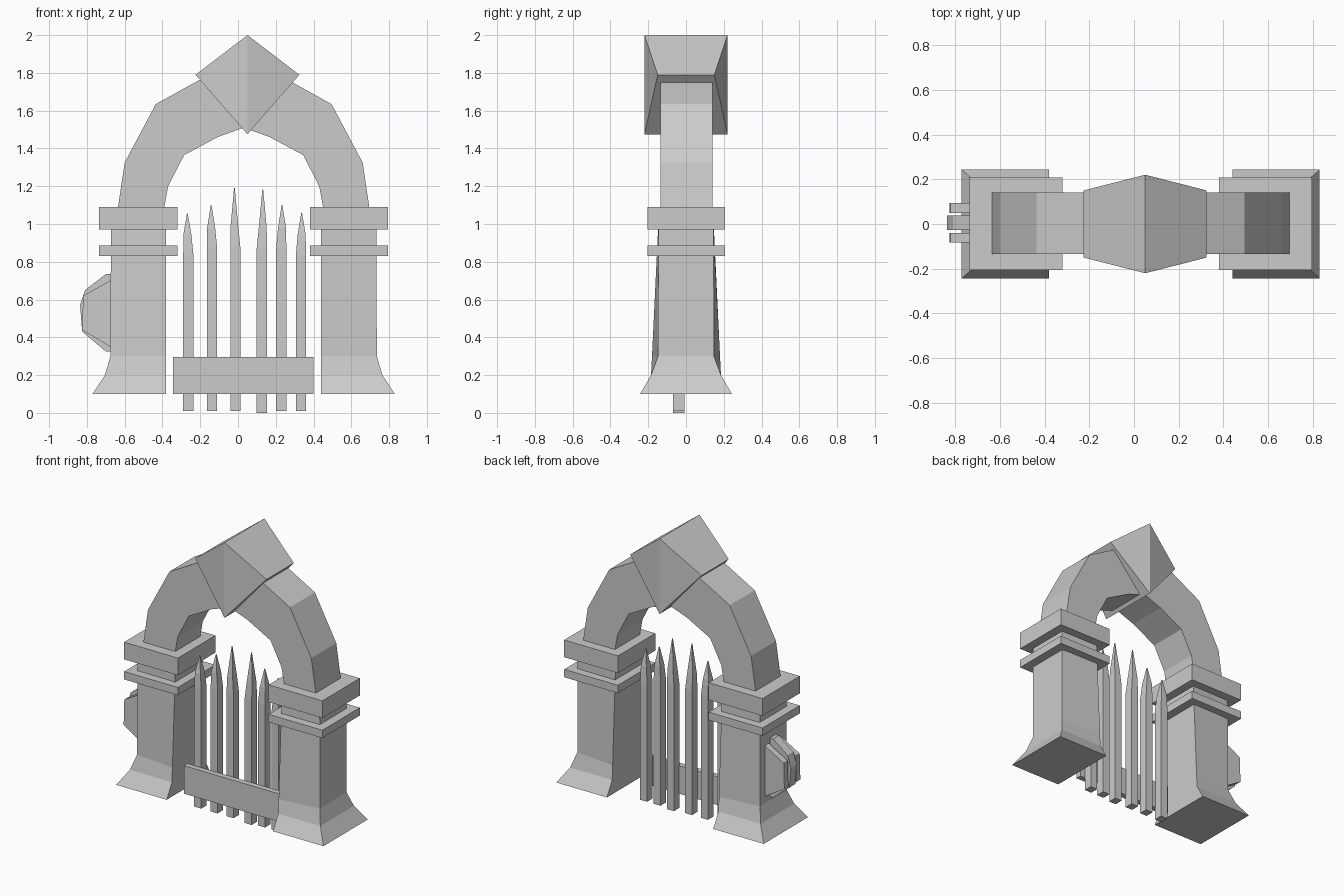
import bpy, bmesh

if "Cube" in bpy.data.objects:
    bpy.data.objects.remove(bpy.data.objects["Cube"])

CX = 0.03  # mirror plane of the two pillars


def finish(name, bm):
    bmesh.ops.recalc_face_normals(bm, faces=bm.faces)
    me = bpy.data.meshes.new(name)
    bm.to_mesh(me)
    bm.free()
    ob = bpy.data.objects.new(name, me)
    bpy.context.collection.objects.link(ob)
    return ob


def loft(name, rings):
    """Bridge equal-length vertex rings and cap both ends."""
    bm = bmesh.new()
    vs = [[bm.verts.new(p) for p in r] for r in rings]
    n = len(vs[0])
    for a, b in zip(vs, vs[1:]):
        for i in range(n):
            j = (i + 1) % n
            bm.faces.new((a[i], a[j], b[j], b[i]))
    bm.faces.new(vs[0][::-1])
    bm.faces.new(vs[-1])
    return finish(name, bm)


def rect(x0, x1, y0, y1, z):
    return [(x0, y0, z), (x1, y0, z), (x1, y1, z), (x0, y1, z)]


def box(name, x0, x1, y0, y1, z0, z1):
    return loft(name, [rect(x0, x1, y0, y1, z) for z in (z0, z1)])


def slab(name, profile, y0, y1):
    """Extrude an x-z profile along y."""
    return loft(name, [[(x, y, z) for x, z in profile] for y in (y0, y1)])


def fx(x, s):
    return x if s < 0 else 2 * CX - x


# Pillars: flared foot, shaft tapering in depth, two collars
for s, side in ((-1, "left"), (1, "right")):
    sections = [  # z, outer x, outer half depth, inner half depth
        (0.10, -0.77, 0.243, 0.243), (0.20, -0.705, 0.185, 0.185),
        (0.30, -0.675, 0.148, 0.180), (0.97, -0.673, 0.146, 0.148)]
    rings = []
    for z, xo, yo, yi in sections:
        o, i = fx(xo, s), fx(-0.38, s)
        rings.append([(o, -yo, z), (i, -yi, z), (i, yi, z), (o, yo, z)])
    loft(side + "_pillar", rings)
    for part, z0, z1 in (("lower_collar", 0.83, 0.885), ("capital", 0.97, 1.09)):
        a, b = sorted((fx(-0.735, s), fx(-0.32, s)))
        box(f"{side}_{part}", a, b, -0.205, 0.207, z0, z1)

# Faceted arch
outer = [(-0.635, 1.09), (-0.60, 1.325), (-0.435, 1.635), (-0.20, 1.765)]
inner = [(-0.39, 1.09), (-0.37, 1.20), (-0.285, 1.365), (-0.108, 1.46)]
stations = list(zip(outer, inner)) + [((CX, 1.88), (CX, 1.51))]
stations += [((fx(o[0], 1), o[1]), (fx(i[0], 1), i[1]))
             for o, i in reversed(stations[:-1])]
loft("arch", [[(o[0], -0.135, o[1]), (o[0], 0.14, o[1]),
               (i[0], 0.14, i[1]), (i[0], -0.135, i[1])] for o, i in stations])

# Keystone: kite with a raised vertical ridge front and back
bm = bmesh.new()
kite = [(0.05, 0.22, 2.0), (0.325, 0.15, 1.79), (0.05, 0.22, 1.475), (-0.225, 0.15, 1.79)]
f = [bm.verts.new((x, -y, z)) for x, y, z in kite]
b = [bm.verts.new((x, y, z)) for x, y, z in kite]
for v in (f, b):
    bm.faces.new((v[0], v[1], v[2]))
    bm.faces.new((v[0], v[2], v[3]))
for i in range(4):
    j = (i + 1) % 4
    bm.faces.new((f[i], f[j], b[j], b[i]))
finish("keystone", bm)

# Pickets with crooked points: x, shoulder z, neck z, tip z, tip shift
pickets = [(-0.263, 0.835, 0.945, 1.055, -0.005), (-0.137, 0.87, 0.98, 1.10, -0.005),
           (-0.014, 0.87, 0.98, 1.19, -0.005), (0.126, 0.87, 0.98, 1.185, 0.005),
           (0.229, 0.87, 0.98, 1.10, 0.004), (0.333, 0.83, 0.945, 1.06, 0.004)]
for n, (x, zs, zn, zt, d) in enumerate(pickets):
    w, y = 0.027, -0.038
    z0 = 0.0 if n == 3 else 0.01
    loft(f"picket_{n + 1}", [
        rect(x - w, x + w, y - 0.03, y + 0.03, z0),
        rect(x - w, x + w, y - 0.03, y + 0.03, zs),
        rect(x + d - 0.021, x + d + 0.021, y - 0.024, y + 0.024, zn),
        rect(x + d - 0.002, x + d + 0.002, y - 0.002, y + 0.002, zt)])

# Bottom rail in front of the pickets
box("fence_rail", -0.345, 0.40, -0.105, -0.066, 0.10, 0.295)

# Ribbed boss on the outer side of the left pillar
side_rib = [(-0.66, 0.71), (-0.82, 0.62), (-0.825, 0.44), (-0.66, 0.34)]
mid_rib = [(-0.66, 0.735), (-0.70, 0.735), (-0.81, 0.65), (-0.836, 0.57),
           (-0.825, 0.43), (-0.70, 0.325), (-0.66, 0.325)]
slab("boss_front_rib", side_rib, -0.082, -0.04)
slab("boss_middle_rib", mid_rib, -0.026, 0.038)
slab("boss_back_rib", side_rib, 0.05, 0.094)
